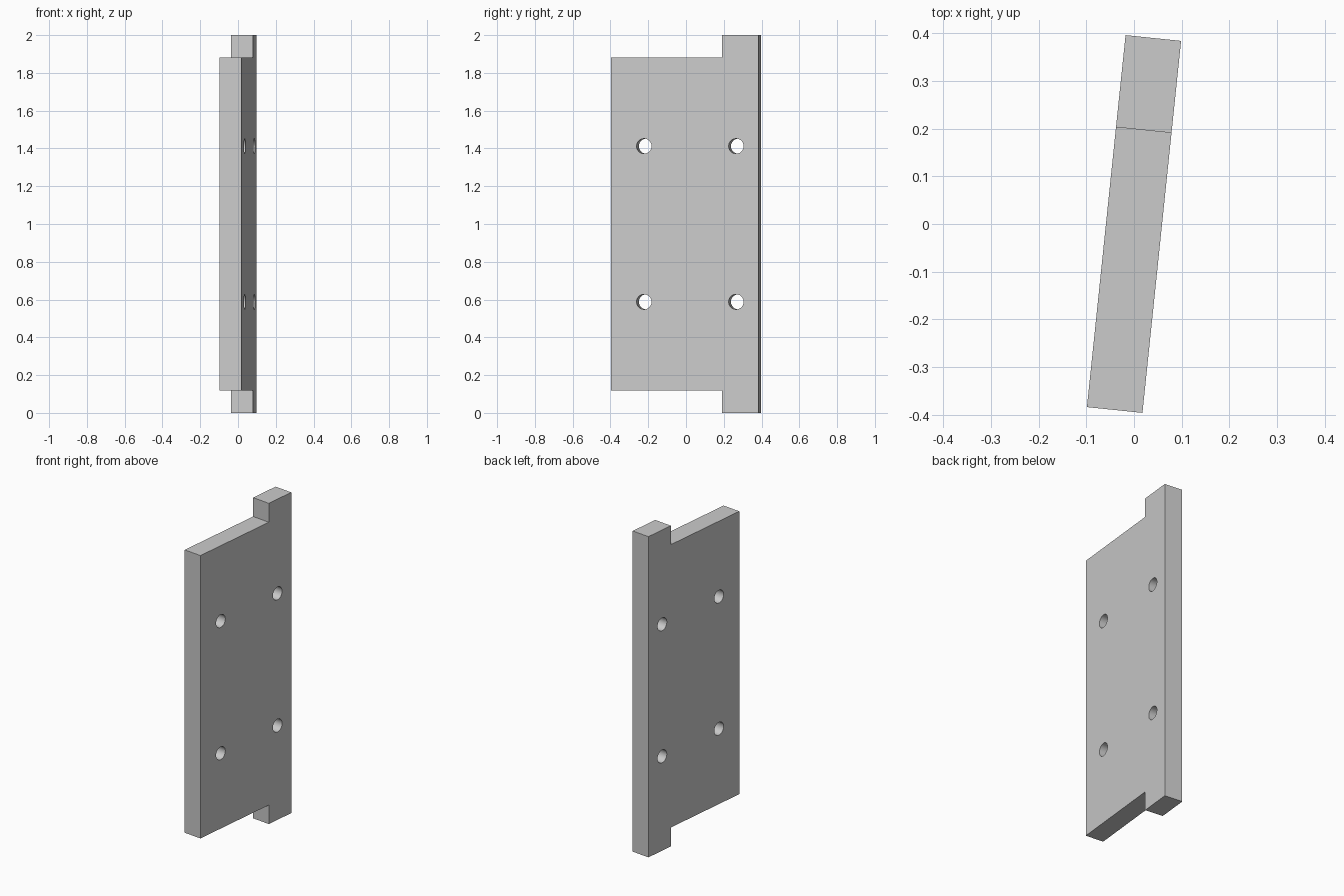
import bpy, bmesh, math
from mathutils import Matrix

if "Cube" in bpy.data.objects:
    bpy.data.objects.remove(bpy.data.objects["Cube"], do_unlink=True)

THICK, HALF_LEN, HEIGHT = 0.117, 0.392, 2.0
STEP_Y, STEP_Z = 0.198, 0.118
HOLE_R = 0.04
TURN = Matrix.Rotation(math.radians(-5.93), 4, "Z")

grey = bpy.data.materials.new("plain grey")
grey.use_nodes = True
colour = (0.6, 0.6, 0.6, 1)
grey.diffuse_color = colour
grey.node_tree.nodes["Principled BSDF"].inputs["Base Color"].default_value = colour


def make_object(name, bm):
    bmesh.ops.recalc_face_normals(bm, faces=bm.faces)
    bm.transform(TURN)
    mesh = bpy.data.meshes.new(name)
    bm.to_mesh(mesh)
    bm.free()
    mesh.materials.append(grey)
    obj = bpy.data.objects.new(name, mesh)
    bpy.context.collection.objects.link(obj)
    return obj


# Plate: side profile with a full-height strip at the back, extruded in thickness
lower = [(HALF_LEN, 0), (STEP_Y, 0), (STEP_Y, STEP_Z), (-HALF_LEN, STEP_Z)]
profile = lower + [(y, HEIGHT - z) for y, z in reversed(lower)]
bm = bmesh.new()
face = bm.faces.new([bm.verts.new((-THICK / 2, y, z)) for y, z in profile])
ext = bmesh.ops.extrude_face_region(bm, geom=[face])
bmesh.ops.translate(bm, vec=(THICK, 0, 0),
                    verts=[v for v in ext["geom"] if isinstance(v, bmesh.types.BMVert)])
plate = make_object("plate", bm)

# Cutters for the four screw holes
bm = bmesh.new()
for y in (-0.217, 0.273):
    for z in (0.588, HEIGHT - 0.588):
        place = Matrix.Translation((0, y, z)) @ Matrix.Rotation(math.pi / 2, 4, "Y")
        bmesh.ops.create_cone(bm, cap_ends=True, segments=32, radius1=HOLE_R,
                              radius2=HOLE_R, depth=THICK * 2, matrix=place)
cutter = make_object("hole_cutter", bm)
cutter.hide_render = True
cutter.hide_viewport = True

cut = plate.modifiers.new("screw holes", "BOOLEAN")
cut.operation = "DIFFERENCE"
cut.solver = "EXACT"
cut.object = cutter

# Apply the cut, remove the helper and smooth the hole walls
bpy.context.view_layer.objects.active = plate
plate.select_set(True)
bpy.ops.object.modifier_apply(modifier=cut.name)
bpy.data.objects.remove(cutter, do_unlink=True)
bpy.ops.object.shade_smooth_by_angle(angle=math.radians(30))
